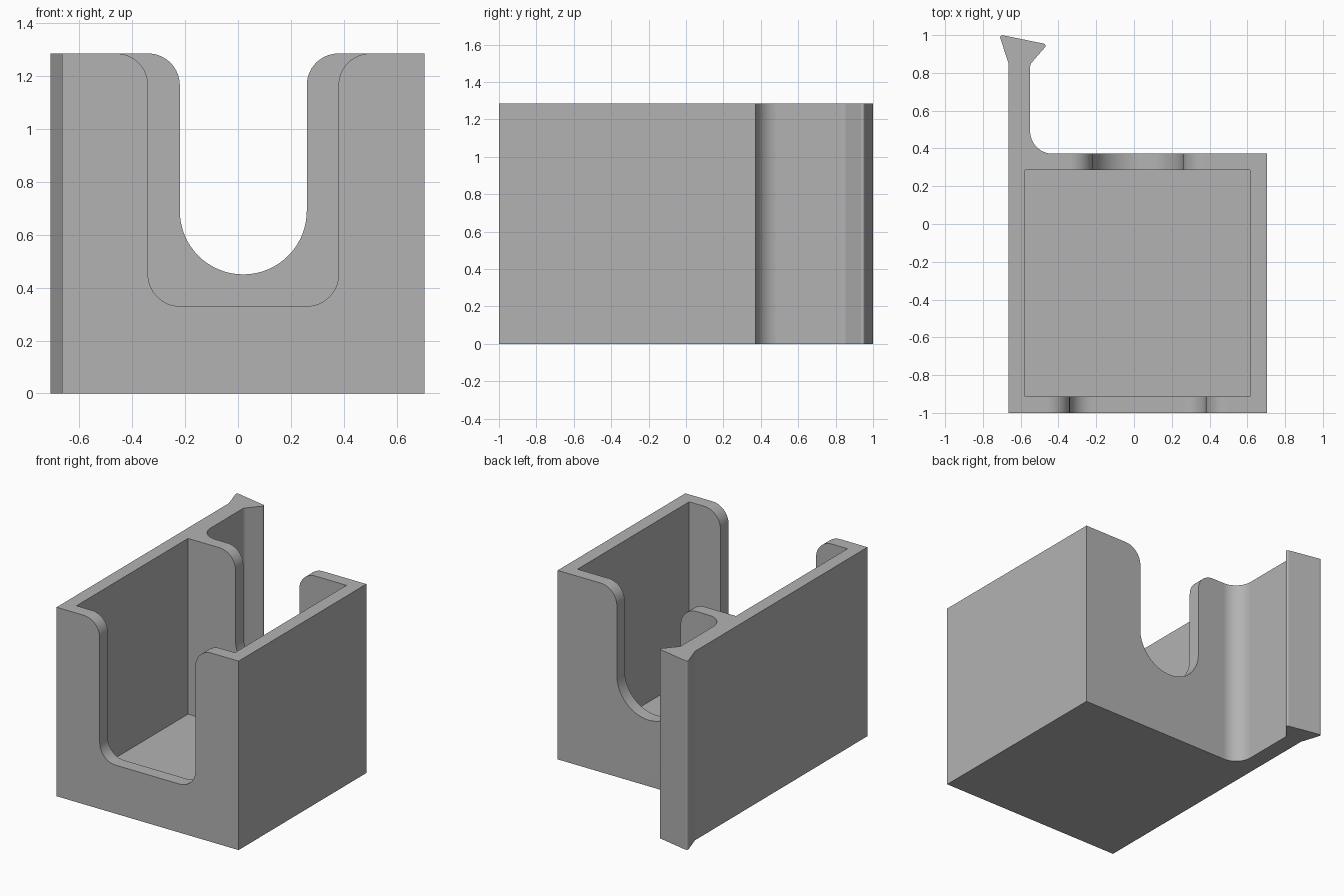
import bpy
import math
from mathutils import Vector

cube = bpy.data.objects.get("Cube")
if cube:
    bpy.data.objects.remove(cube)

HEIGHT = 1.285
ROUND = 0.12

grey = bpy.data.materials.new("plain_grey")
grey.use_nodes = True
grey.diffuse_color = (0.45, 0.45, 0.45, 1)
grey.node_tree.nodes["Principled BSDF"].inputs["Base Color"].default_value = grey.diffuse_color


def rounded(corners, steps=16):
    """Outline from (x, y, radius) corners, with an arc at each rounded corner."""
    out = []
    for i, (x, y, r) in enumerate(corners):
        p = Vector((x, y))
        if r == 0:
            out.append(p)
            continue
        a = (Vector(corners[i - 1][:2]) - p).normalized()
        b = (Vector(corners[(i + 1) % len(corners)][:2]) - p).normalized()
        half = a.angle(b) / 2
        centre = p + (a + b).normalized() * r / math.sin(half)
        start = p + a * r / math.tan(half) - centre
        end = p + b * r / math.tan(half) - centre
        sweep = start.angle_signed(end)
        for k in range(steps + 1):
            t = -sweep * k / steps
            c, s = math.cos(t), math.sin(t)
            out.append(centre + Vector((start.x * c - start.y * s, start.x * s + start.y * c)))
    return out


def prism(name, outline, low, high, axis="z"):
    """Extrude an outline along z, or an x-z outline along y."""
    def place(p, d):
        return (p.x, p.y, d) if axis == "z" else (p.x, d, p.y)
    n = len(outline)
    verts = [place(p, d) for d in (low, high) for p in outline]
    faces = [list(range(n)), list(range(n, 2 * n))]
    faces += [[i, (i + 1) % n, (i + 1) % n + n, i + n] for i in range(n)]
    mesh = bpy.data.meshes.new(name)
    mesh.from_pydata(verts, [], faces)
    obj = bpy.data.objects.new(name, mesh)
    bpy.context.collection.objects.link(obj)
    mesh.materials.append(grey)
    bpy.ops.object.select_all(action="DESELECT")
    bpy.context.view_layer.objects.active = obj
    obj.select_set(True)
    bpy.ops.object.mode_set(mode="EDIT")
    bpy.ops.mesh.select_all(action="SELECT")
    bpy.ops.mesh.normals_make_consistent(inside=False)
    bpy.ops.object.mode_set(mode="OBJECT")
    return obj


def notch(name, left, right, bottom, radius, low, high):
    """U-shaped cutter with a rounded lip at the top."""
    return prism(name, rounded([
        (left - ROUND, HEIGHT + 0.1, 0), (left - ROUND, HEIGHT, 0),
        (left, HEIGHT, ROUND), (left, bottom, radius),
        (right, bottom, radius), (right, HEIGHT, ROUND),
        (right + ROUND, HEIGHT, 0), (right + ROUND, HEIGHT + 0.1, 0)]), low, high, "y")


# Box and clip arm share one plan outline
holder = prism("holder_with_clip_arm", rounded([
    (-0.665, -1, 0), (0.705, -1, 0), (0.705, 0.372, 0),
    (-0.55, 0.372, ROUND), (-0.55, 0.845, 0.04),
    (-0.458, 0.951, 0.012), (-0.714, 1.003, 0.012), (-0.665, 0.852, 0)]), 0, HEIGHT)

# Inside space, wide front opening and round-bottomed back opening
cutters = [
    prism("inside_cutter", rounded([
        (-0.577, -0.912, 0), (0.615, -0.912, 0),
        (0.615, 0.287, 0), (-0.577, 0.287, 0)]), 0.09, HEIGHT + 0.2),
    notch("front_notch_cutter", -0.34, 0.38, 0.33, ROUND, -1.2, -0.7),
    notch("back_notch_cutter", -0.22, 0.26, 0.45, 0.2399, 0.1, 0.6),
]

bpy.ops.object.select_all(action="DESELECT")
bpy.context.view_layer.objects.active = holder
holder.select_set(True)
for cutter in cutters:
    mod = holder.modifiers.new(cutter.name, "BOOLEAN")
    mod.operation = "DIFFERENCE"
    mod.solver = "EXACT"
    mod.object = cutter
    bpy.ops.object.modifier_apply(modifier=mod.name)
for cutter in cutters:
    bpy.data.objects.remove(cutter)

# Smooth the curved walls and keep the flat faces crisp
bpy.ops.object.shade_smooth_by_angle(angle=math.radians(13))
normals = holder.modifiers.new("flat_face_normals", "WEIGHTED_NORMAL")
normals.keep_sharp = True
